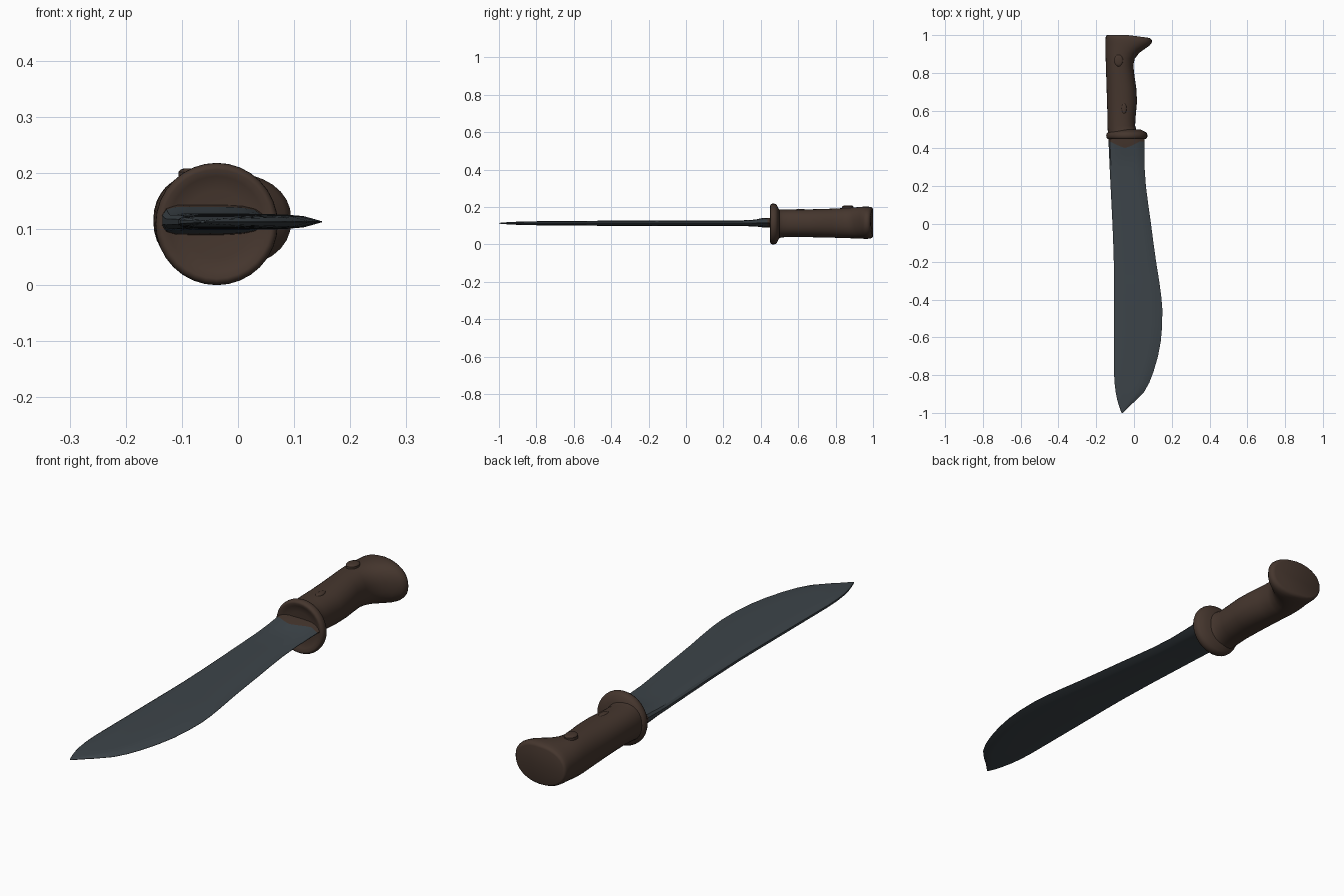
import bpy, bmesh, math


def material(name, rgb):
    m = bpy.data.materials.new(name)
    m.diffuse_color = (*rgb, 1)
    return m


BROWN = material("dark brown grip", (0.060, 0.037, 0.027))
STEEL = material("blue grey steel", (0.046, 0.058, 0.067))


def loft(name, rings, mats, angle=40, brown_faces=None):
    """Skin closed rings of equal length, with end caps."""
    bm = bmesh.new()
    vs = [[bm.verts.new(p) for p in r] for r in rings]
    n = len(rings[0])
    for k, (a, b) in enumerate(zip(vs, vs[1:])):
        for i in range(n):
            j = (i + 1) % n
            f = bm.faces.new((a[i], a[j], b[j], b[i]))
            if brown_faces is not None:
                f.material_index = 1 if k < brown_faces else 0
    bm.faces.new(vs[0])
    bm.faces.new(vs[-1])
    bmesh.ops.recalc_face_normals(bm, faces=bm.faces)
    me = bpy.data.meshes.new(name)
    bm.to_mesh(me)
    bm.free()
    ob = bpy.data.objects.new(name, me)
    bpy.context.collection.objects.link(ob)
    for m in mats:
        me.materials.append(m)
    bpy.ops.object.select_all(action='DESELECT')
    ob.select_set(True)
    bpy.context.view_layer.objects.active = ob
    bpy.ops.object.shade_smooth_by_angle(angle=math.radians(angle))
    return ob


def oval(y, x0, x1, z0, z1, n=32, power=1.0, slope=0.0):
    """Oval ring across the handle; slope leans its right side forward."""
    ring = []
    for i in range(n):
        t = 2 * math.pi * i / n
        c, s = math.cos(t), math.sin(t)
        c = math.copysign(abs(c) ** power, c)
        s = math.copysign(abs(s) ** power, s)
        x = (x0 + x1) / 2 + (x1 - x0) / 2 * c
        z = (z0 + z1) / 2 + (z1 - z0) / 2 * s
        ring.append((x, y - slope * max(0, (x + 0.03) / 0.12), z))
    return ring


# Grip with hooked pommel: y, left, right, bottom, top, slope
grip = [(0.475, -0.138, 0.030, 0.025, 0.193, 0), (0.495, -0.139, 0.014, 0.034, 0.188, 0),
        (0.52, -0.140, 0.006, 0.038, 0.186, 0), (0.56, -0.140, 0.008, 0.040, 0.186, 0),
        (0.65, -0.143, 0.016, 0.039, 0.187, 0), (0.72, -0.145, 0.012, 0.037, 0.189, 0),
        (0.78, -0.147, 0.003, 0.036, 0.191, 0), (0.84, -0.149, -0.004, 0.034, 0.194, 0),
        (0.875, -0.150, 0.004, 0.033, 0.196, 0), (0.905, -0.151, 0.027, 0.032, 0.198, 0),
        (0.93, -0.151, 0.058, 0.031, 0.200, 0.003), (0.952, -0.151, 0.084, 0.030, 0.202, 0.006),
        (0.972, -0.151, 0.095, 0.030, 0.202, 0.010), (0.988, -0.150, 0.094, 0.032, 0.200, 0.013),
        (0.997, -0.147, 0.087, 0.037, 0.195, 0.015), (1.0, -0.141, 0.078, 0.044, 0.188, 0.016)]
loft("grip", [oval(y, a, b, c, d, power=0.9, slope=s) for y, a, b, c, d, s in grip], [BROWN], 50)

# Round guard with a rolled rim
profile = [(0.462, 0.060), (0.457, 0.085), (0.450, 0.097), (0.452, 0.104), (0.460, 0.1085),
           (0.470, 0.109), (0.480, 0.106), (0.487, 0.099), (0.492, 0.088), (0.500, 0.074)]
loft("guard", [oval(y, -0.038 - r, -0.038 + r, 0.109 - r, 0.109 + r) for y, r in profile], [BROWN], 60)

# Blade: y, spine x, edge x, half thickness
rows = [(0.47, -0.136, 0.056, 0.027), (0.437, -0.135, 0.055, 0.024), (0.37, -0.132, 0.055, 0.018),
        (0.30, -0.129, 0.056, 0.0155), (0.20, -0.124, 0.063, 0.015), (0.10, -0.119, 0.076, 0.015),
        (0.0, -0.114, 0.090, 0.0145), (-0.10, -0.110, 0.103, 0.0145), (-0.20, -0.107, 0.117, 0.014),
        (-0.30, -0.106, 0.133, 0.014), (-0.38, -0.106, 0.144, 0.014), (-0.45, -0.106, 0.150, 0.0135),
        (-0.54, -0.106, 0.149, 0.013), (-0.62, -0.106, 0.142, 0.0125), (-0.70, -0.106, 0.127, 0.012),
        (-0.78, -0.106, 0.104, 0.011), (-0.84, -0.103, 0.081, 0.010), (-0.89, -0.097, 0.053, 0.009),
        (-0.93, -0.089, 0.015, 0.007), (-0.965, -0.079, -0.025, 0.005), (-1.0, -0.066, -0.060, 0.002)]
cols = [(0.0, 0.35), (0.04, 0.8), (0.14, 1), (0.26, 1), (0.36, 1), (0.46, 1), (0.56, 1),
        (0.66, 0.97), (0.76, 0.92), (0.87, 0.75), (1.0, 0.06)]
rings = []
for k, (y, x0, x1, h) in enumerate(rows):
    top, bottom = [], []
    for u, t in cols:
        # the brown collar dips forward in the middle of the blade
        dip = 0.034 * max(0, 1 - abs(u - 0.46) / 0.36) ** 0.6 if k == 1 else 0
        x = x0 + (x1 - x0) * u
        z = 0.113 + 0.003 * max(0, (y - 0.3) / 0.15)
        top.append((x, y - dip, z + h * t))
        bottom.append((x, y - dip, z - h * t))
    rings.append(top + bottom[::-1])
loft("blade", rings, [STEEL, BROWN], 30, brown_faces=1)


def rivet(name, x, y, rx, ry, base, top):
    """Low domed stud on the upper side of the grip."""
    rings = []
    for z, s in ((base, 1), (top - 0.006, 1), (top - 0.002, 0.85), (top, 0.6)):
        rings.append([(x + rx * s * math.cos(i * math.pi / 8),
                       y + ry * s * math.sin(i * math.pi / 8), z) for i in range(16)])
    loft(name, rings, [BROWN], 40)


rivet("rear_rivet", -0.082, 0.865, 0.024, 0.031, 0.17, 0.208)
rivet("front_rivet", -0.053, 0.612, 0.014, 0.030, 0.16, 0.189)
